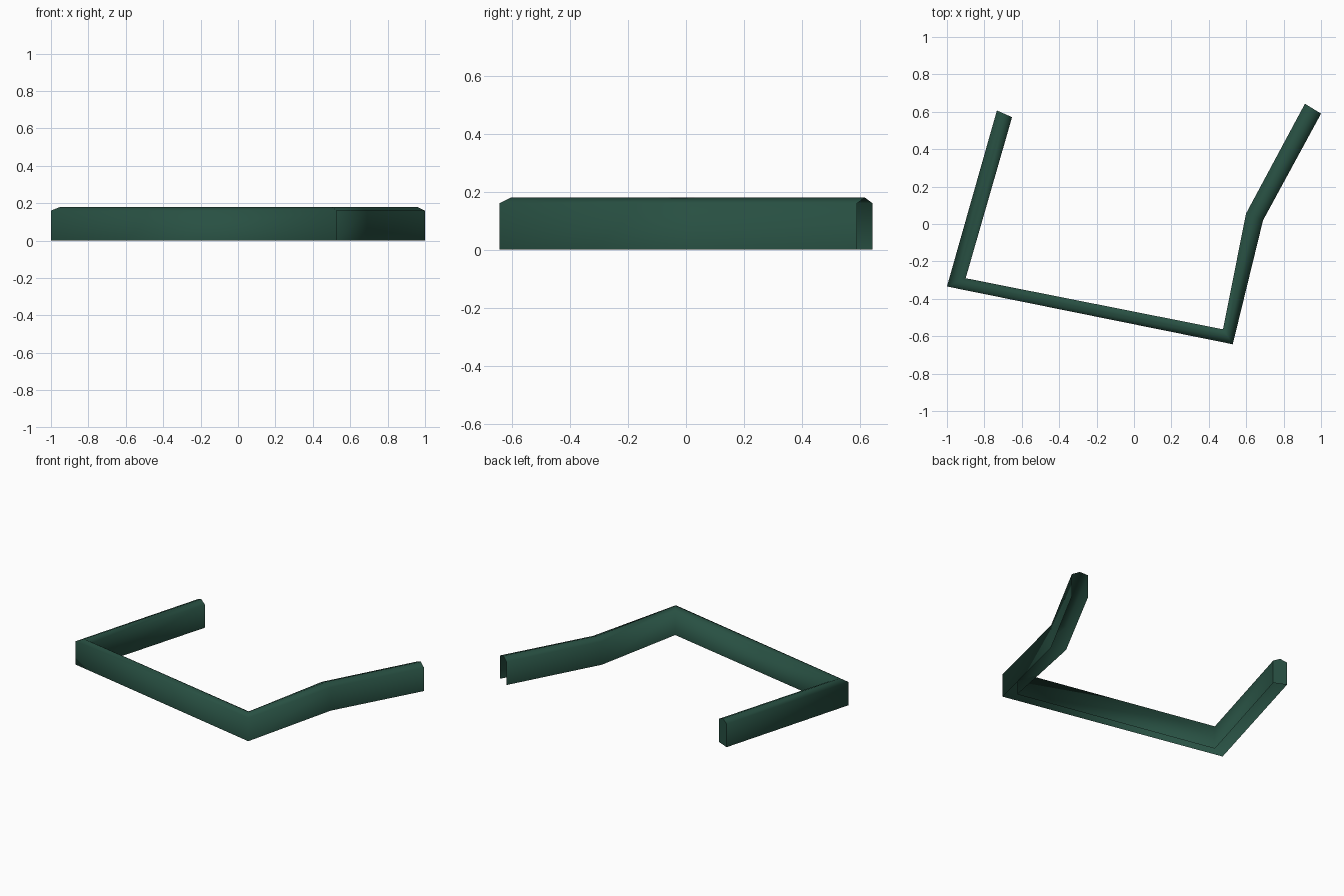
import bpy, bmesh

if "Cube" in bpy.data.objects:
    bpy.data.objects.remove(bpy.data.objects["Cube"])

# Flat colour
green = bpy.data.materials.new("dark_green")
green.diffuse_color = (0.021, 0.080, 0.055, 1)
green.use_nodes = True
green.node_tree.nodes["Principled BSDF"].inputs["Base Color"].default_value = green.diffuse_color

EAVE, RIDGE = 0.16, 0.18

# Wall plan: (outer, inner) corner pairs from the left end round to the right end
stations = [
    ((-0.733, 0.607), (-0.652, 0.571)),
    ((-1.000, -0.334), (-0.900, -0.290)),
    ((0.528, -0.643), (0.476, -0.563)),
    ((0.690, 0.020), (0.599, 0.056)),
    ((1.000, 0.590), (0.914, 0.643)),
]


def ring(bm, outer, inner):
    """Cross-section: outer wall, low ridge, inner wall (open underneath)."""
    mid = ((outer[0] + inner[0]) / 2, (outer[1] + inner[1]) / 2)
    pts = [(*outer, 0), (*outer, EAVE), (*mid, RIDGE), (*inner, EAVE), (*inner, 0)]
    return [bm.verts.new(p) for p in pts]


# Bent hollow wall
bm = bmesh.new()
rings = [ring(bm, o, i) for o, i in stations]
for a, b in zip(rings, rings[1:]):
    for k in range(4):
        bm.faces.new((a[k], a[k + 1], b[k + 1], b[k]))
# Closed left end; the right end stays open
bm.faces.new(rings[0])
bmesh.ops.recalc_face_normals(bm, faces=bm.faces)
bm.faces.ensure_lookup_table()
# Make sure the first outer wall face points outwards (-x)
if bm.faces[0].normal.x > 0:
    bmesh.ops.reverse_faces(bm, faces=bm.faces)
for f in bm.faces:
    f.smooth = len(f.verts) == 4

mesh = bpy.data.meshes.new("bent_wall")
bm.to_mesh(mesh)
bm.free()
mesh.materials.append(green)
wall = bpy.data.objects.new("bent_wall", mesh)
bpy.context.collection.objects.link(wall)
